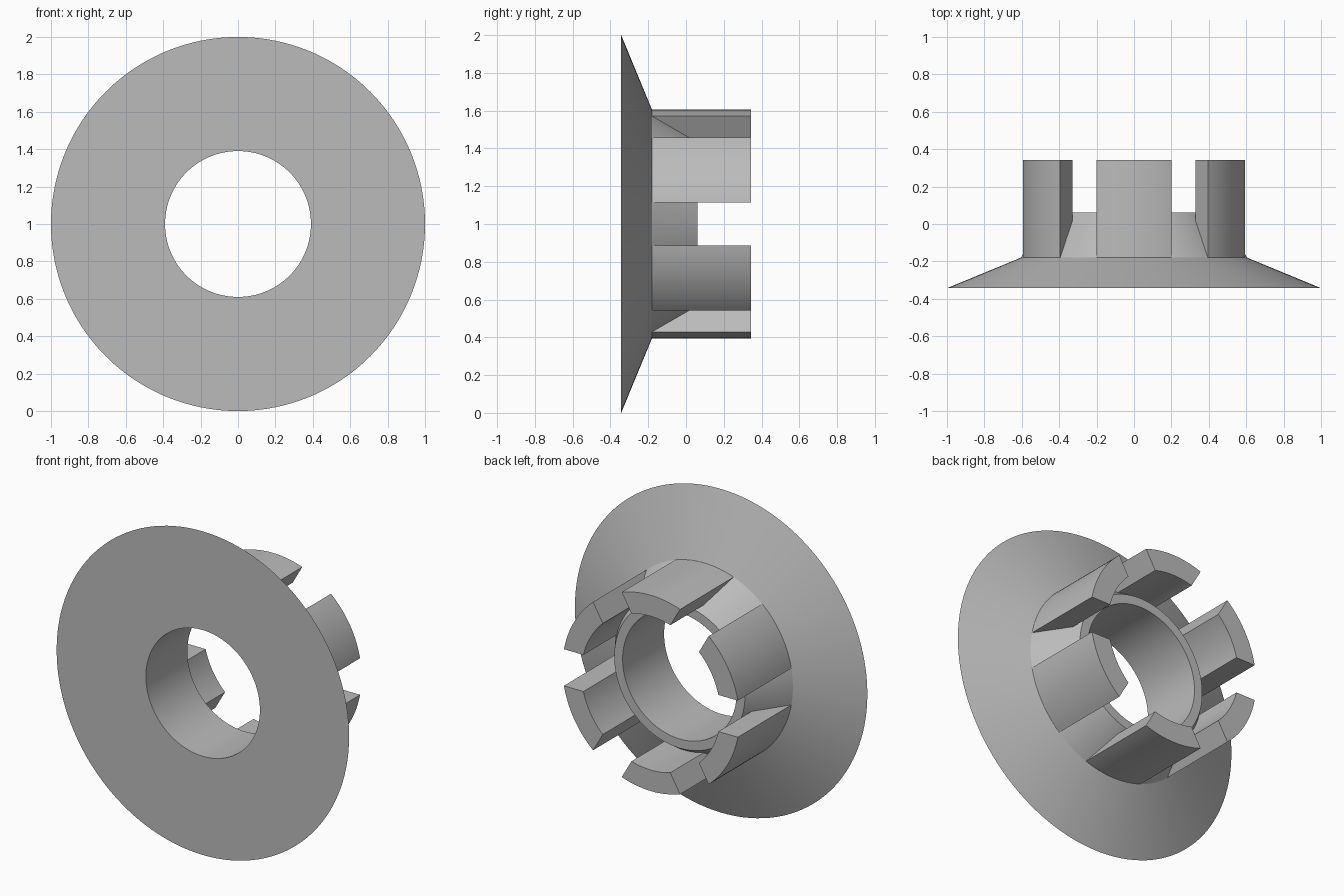
import bpy, bmesh
from math import sin, cos, asin, pi, radians

cube = bpy.data.objects.get("Cube")
if cube:
    bpy.data.objects.remove(cube)

CENTRE_Z = 1.0
BACK = 0.343            # half length along y
SHOULDER = -0.18        # where the flange meets the prongs
OUTER, INNER = 0.605, 0.475
SLOT = 0.113            # half width of the parallel slots
SEGMENTS = 128

grey = bpy.data.materials.new("plain grey")
grey.use_nodes = True
colour = (0.5, 0.5, 0.5, 1)
grey.diffuse_color = colour
grey.node_tree.nodes["Principled BSDF"].inputs["Base Color"].default_value = colour


def add_object(name, bm):
    bmesh.ops.recalc_face_normals(bm, faces=bm.faces)
    mesh = bpy.data.meshes.new(name)
    bm.to_mesh(mesh)
    bm.free()
    mesh.materials.append(grey)
    obj = bpy.data.objects.new(name, mesh)
    obj.location.z = CENTRE_Z
    bpy.context.collection.objects.link(obj)
    bpy.ops.object.select_all(action='DESELECT')
    obj.select_set(True)
    bpy.context.view_layer.objects.active = obj
    bpy.ops.object.shade_smooth_by_angle(angle=radians(20))
    return obj


# Flange and tapered collar: one closed profile turned about the y axis
profile = [(0.39, -BACK), (1.0, -BACK), (OUTER, SHOULDER), (0.447, 0.062), (0.39, 0.062)]
bm = bmesh.new()
rings = []
for i in range(SEGMENTS):
    a = 2 * pi * i / SEGMENTS
    rings.append([bm.verts.new((r * sin(a), y, r * cos(a))) for r, y in profile])
for i, ring in enumerate(rings):
    following = rings[(i + 1) % SEGMENTS]
    for j in range(len(profile)):
        k = (j + 1) % len(profile)
        bm.faces.new((ring[j], ring[k], following[k], following[j]))
add_object("flange_and_collar", bm)


# Prongs: curved blocks left between six parallel-sided slots
def arc(radius, middle, steps=16):
    half = pi / 6 - asin(SLOT / radius)
    angles = [middle - half + 2 * half * i / steps for i in range(steps + 1)]
    return [(radius * sin(a), radius * cos(a)) for a in angles]


for n in range(6):
    middle = n * pi / 3
    outline = arc(OUTER, middle) + arc(INNER, middle)[::-1]
    bm = bmesh.new()
    base = bm.faces.new([bm.verts.new((x, SHOULDER - 0.003, z)) for x, z in outline])
    result = bmesh.ops.extrude_face_region(bm, geom=[base])
    moved = [v for v in result["geom"] if isinstance(v, bmesh.types.BMVert)]
    bmesh.ops.translate(bm, verts=moved, vec=(0, BACK - SHOULDER + 0.003, 0))
    if base.is_valid and len(bm.faces) < len(outline) + 2:
        bm.faces.new([v for v in base.verts])
    add_object(f"prong_{n + 1}", bm)
